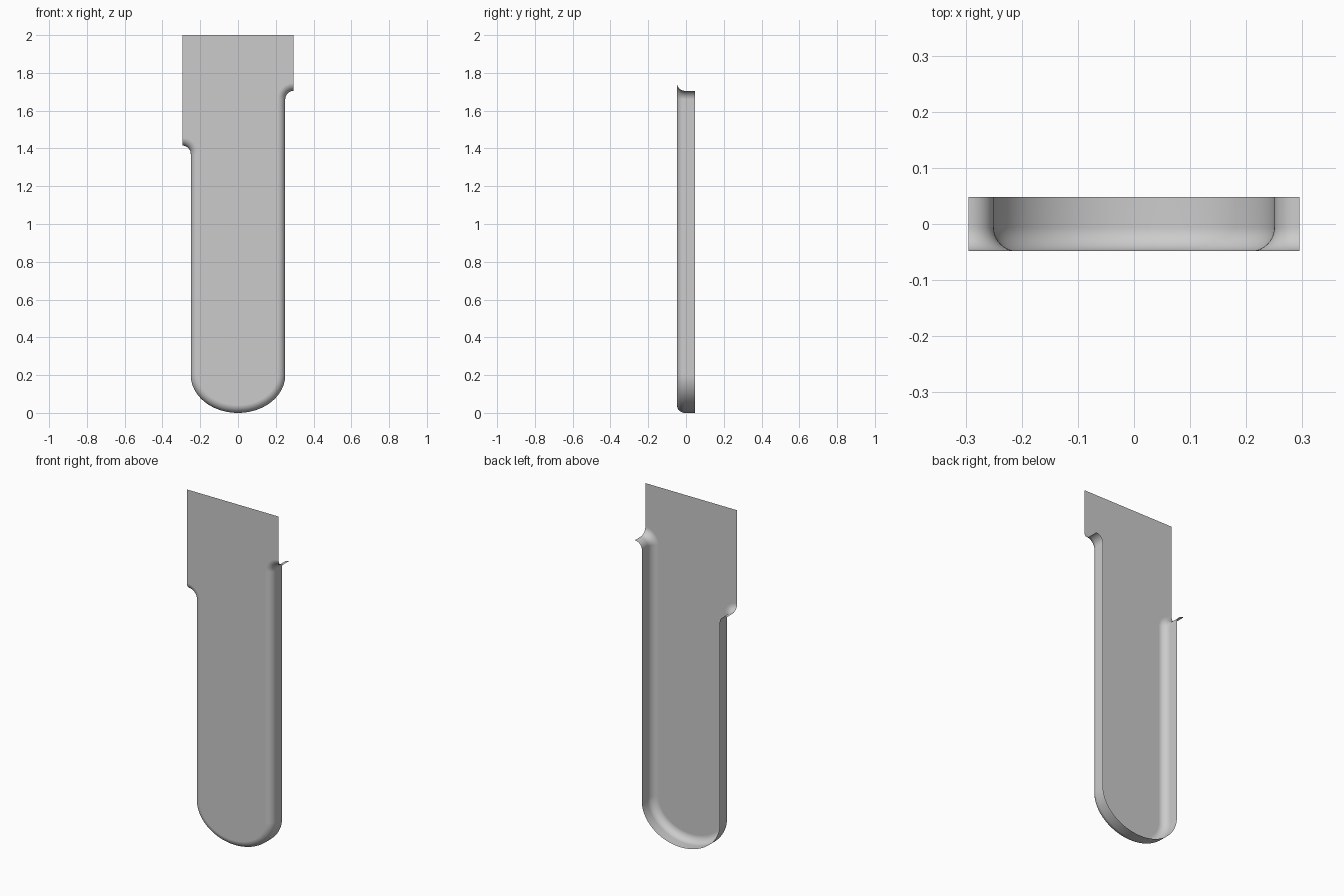
import bpy, bmesh
from math import sin, cos, pi
from mathutils import Vector

cube = bpy.data.objects.get("Cube")
if cube:
    bpy.data.objects.remove(cube, do_unlink=True)

HALF_TOP, HALF_BODY = 0.295, 0.25   # half widths of the wide head and the body
BACK, ROLL = 0.048, 0.042           # half depth and rolled edge radius
NOTCH = HALF_TOP - HALF_BODY        # radius of the concave shoulders
CHIN = 0.2                          # height of the rounded bottom


def shoulder(x, z, start, end, steps=10):
    """Concave arc as (point, inward direction) pairs."""
    pairs = []
    for i in range(steps + 1):
        a = start + (end - start) * i / steps
        d = Vector((cos(a), sin(a)))
        pairs.append((Vector((x, z)) + d * NOTCH, d))
    return pairs


def chin(steps=48):
    """Elliptical bottom as (point, inward direction) pairs."""
    pairs = []
    for i in range(steps + 1):
        a = -pi * i / steps
        point = Vector((HALF_BODY * cos(a), CHIN + CHIN * sin(a)))
        inward = -Vector((cos(a) / HALF_BODY, sin(a) / CHIN)).normalized()
        pairs.append((point, inward))
    return pairs


# Outline of the flange, from one shoulder round the bottom to the other
outline = (shoulder(HALF_TOP, 1.66, pi / 2, pi) + chin()
           + shoulder(-HALF_TOP, 1.37, 0, pi / 2))

# Cross-section of the flange: straight wall, then a quarter-round roll
section = [(0, BACK)]
for i in range(11):
    t = pi / 2 * i / 10
    section.append((ROLL * (1 - cos(t)), ROLL - BACK - ROLL * sin(t)))

bm = bmesh.new()
rows = []
for inset, y in section:
    row = []
    for point, inward in outline:
        p = point + inward * inset
        row.append(bm.verts.new((p.x, y, p.y)))
    rows.append(row)
for outer, inner in zip(rows, rows[1:]):
    for i in range(len(outline) - 1):
        bm.faces.new((outer[i], outer[i + 1], inner[i + 1], inner[i]))

# Flat front sheet, up to the straight top edge
corners = [bm.verts.new((x, -BACK, 2)) for x in (-HALF_TOP, HALF_TOP)]
front = bm.faces.new(rows[-1] + corners)
bmesh.ops.recalc_face_normals(bm, faces=bm.faces)
front.normal_update()
if front.normal.y > 0:
    bmesh.ops.reverse_faces(bm, faces=bm.faces)
for face in bm.faces:
    face.smooth = True

mesh = bpy.data.meshes.new("curved_panel")
bm.to_mesh(mesh)
bm.free()
panel = bpy.data.objects.new("curved_panel", mesh)
bpy.context.collection.objects.link(panel)

# Keep the front sheet flat-shaded while the roll stays smooth
weighted = panel.modifiers.new("flat_front_shading", 'WEIGHTED_NORMAL')
weighted.weight = 100

grey = bpy.data.materials.new("light_grey")
grey.use_nodes = True
colour = (0.6, 0.6, 0.6, 1)
grey.diffuse_color = colour
grey.node_tree.nodes["Principled BSDF"].inputs["Base Color"].default_value = colour
mesh.materials.append(grey)
